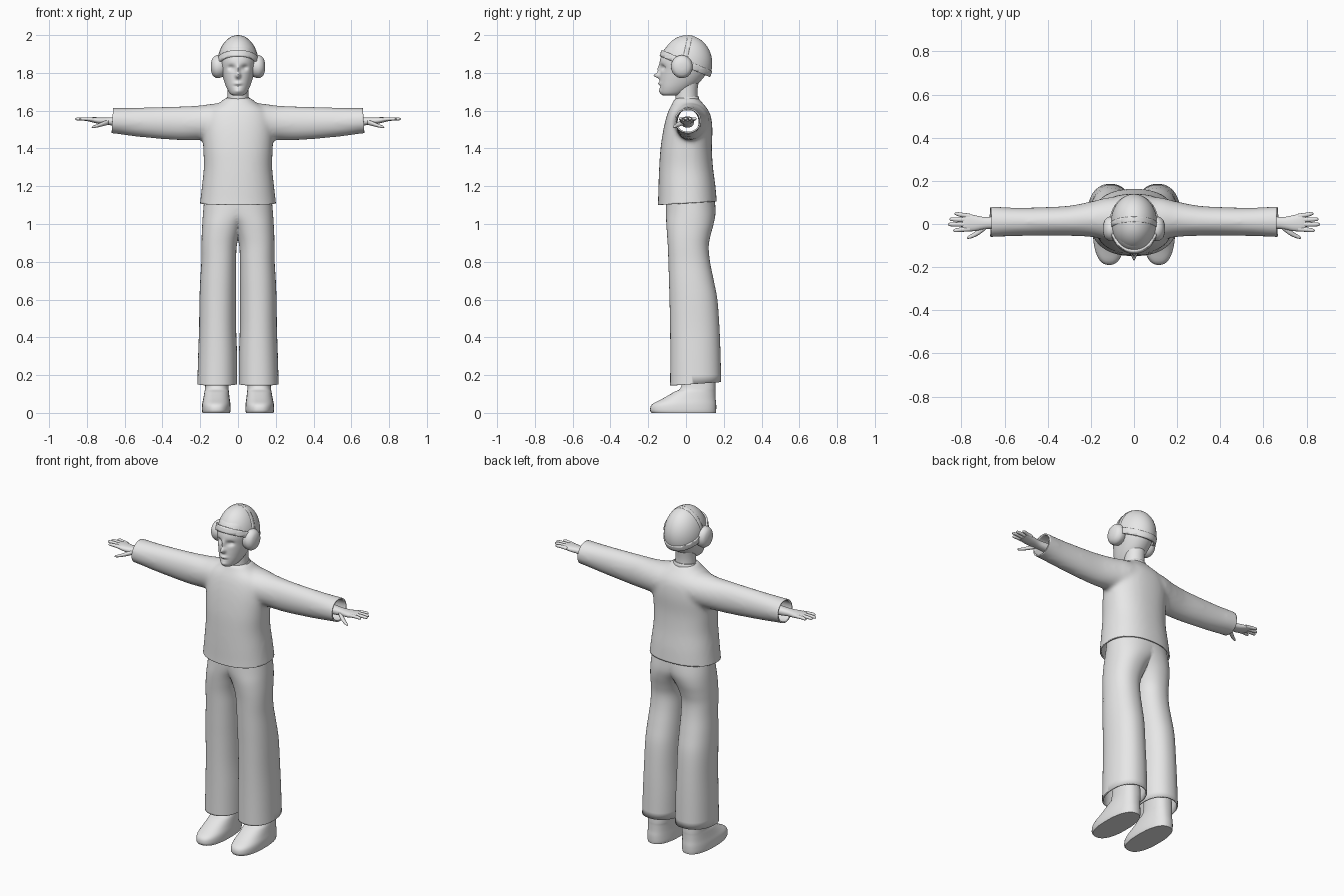
import bpy, bmesh, math
from mathutils import Vector

if "Cube" in bpy.data.objects:
    bpy.data.objects.remove(bpy.data.objects["Cube"])

grey = bpy.data.materials.new("plain_grey")
grey.diffuse_color = (0.8, 0.8, 0.8, 1)
grey.use_nodes = True
grey.node_tree.nodes["Principled BSDF"].inputs["Base Color"].default_value = grey.diffuse_color


def catmull(rows, sub):
    """Smoothly interpolate the rows of a loft."""
    out = []
    for i in range(len(rows) - 1):
        p0, p1, p2, p3 = (rows[max(0, min(len(rows) - 1, i + k))] for k in (-1, 0, 1, 2))
        for s in range(sub):
            t = s / sub
            out.append([0.5 * (2 * b + (c - a) * t + (2 * a - 5 * b + 4 * c - d) * t * t
                               + (3 * b - a - 3 * c + d) * t ** 3)
                        for a, b, c, d in zip(p0, p1, p2, p3)])
    return out + [list(rows[-1])]


def loft(bm, axis, rows, power=2.0, n=32, sub=4, mirror=1):
    """Rows: (position, centre a, centre b, radius a, radius b); axis z -> a,b = x,y; axis x -> a,b = y,z."""
    rings = []
    for t, ca, cb, ra, rb in catmull(rows, sub):
        ring = []
        for k in range(n):
            w = 2 * math.pi * k / n
            c, s = math.cos(w), math.sin(w)
            a = ca + max(ra, .001) * math.copysign(abs(c) ** (2 / power), c)
            b = cb + max(rb, .001) * math.copysign(abs(s) ** (2 / power), s)
            co = (a, b, t) if axis == "z" else (t, a, b)
            ring.append(bm.verts.new((co[0] * mirror, co[1], co[2])))
        rings.append(ring)
    for r0, r1 in zip(rings, rings[1:]):
        for k in range(n):
            bm.faces.new((r0[k], r0[(k + 1) % n], r1[(k + 1) % n], r1[k]))
    bm.faces.new(rings[0])
    bm.faces.new(rings[-1])
    bmesh.ops.recalc_face_normals(bm, faces=bm.faces)


def finish(name, bm, angle=40):
    me = bpy.data.meshes.new(name)
    bm.to_mesh(me)
    bm.free()
    ob = bpy.data.objects.new(name, me)
    bpy.context.collection.objects.link(ob)
    me.materials.append(grey)
    bpy.ops.object.select_all(action="DESELECT")
    ob.select_set(True)
    bpy.context.view_layer.objects.active = ob
    bpy.ops.object.shade_smooth_by_angle(angle=math.radians(angle))
    return ob


def cut(bm, co, no):
    """Remove everything on the side the normal points to."""
    bmesh.ops.bisect_plane(bm, geom=bm.verts[:] + bm.edges[:] + bm.faces[:], dist=1e-5,
                           plane_co=co, plane_no=no, clear_outer=True)


def fuse(bm, voxel, repeat):
    """Merge overlapping volumes into one softly blended skin."""
    me = bpy.data.meshes.new("tmp")
    bm.to_mesh(me)
    bm.free()
    ob = bpy.data.objects.new("tmp", me)
    bpy.context.collection.objects.link(ob)
    rm = ob.modifiers.new("remesh", "REMESH")
    rm.mode, rm.voxel_size = "VOXEL", voxel
    sm = ob.modifiers.new("smooth", "SMOOTH")
    sm.iterations, sm.factor = repeat, 0.5
    dg = bpy.context.evaluated_depsgraph_get()
    out = bmesh.new()
    out.from_mesh(ob.evaluated_get(dg).to_mesh())
    bpy.data.objects.remove(ob)
    return out


def thicken(ob, t):
    m = ob.modifiers.new("cloth_thickness", "SOLIDIFY")
    m.thickness, m.offset = t, -1


def fb(rows):
    """(z, x centre, front y, back y, x radius) -> loft rows."""
    return [(z, cx, (f + b) / 2, rx, (b - f) / 2) for z, cx, f, b, rx in rows]


# Shirt: torso and sleeves blended together, open at hem and cuffs
bm = bmesh.new()
loft(bm, "z", fb([(1.05, 0, -.152, .168, .208), (1.12, 0, -.148, .163, .2), (1.2, 0, -.146, .156, .191),
                  (1.3, 0, -.142, .143, .181), (1.4, 0, -.135, .137, .184), (1.5, 0, -.12, .14, .188),
                  (1.57, 0, -.103, .132, .178), (1.61, 0, -.088, .113, .15), (1.64, 0, -.072, .088, .1),
                  (1.668, 0, -.06, .065, .068)]), 2.3, 48)
arm = [(.1, .025, 1.542, .1, .098), (.2, .022, 1.536, .082, .092), (.3, .015, 1.533, .07, .09),
       (.42, .012, 1.535, .066, .084), (.55, .01, 1.54, .066, .076), (.66, .01, 1.547, .071, .068),
       (.72, .01, 1.548, .072, .067)]
loft(bm, "x", [(-r[0],) + r[1:] for r in reversed(arm)] + arm, 2, 32)
bm = fuse(bm, .011, 10)
cut(bm, (0, 0, 1.11), (0, .06, -1))
for s in (1, -1):
    cut(bm, (s * .665, 0, 1.55), (s, 0, .06))
thicken(finish("shirt", bm, 50), .008)

# Collar: ring round the neck
bm = bmesh.new()
loft(bm, "z", [(1.63, 0, .0, .07, .07), (1.655, 0, .002, .068, .068), (1.668, 0, .003, .061, .062)], 2, 40, 3)
for v in bm.verts:
    v.co.z += v.co.y * .15
finish("collar", bm)

# Trousers: one leg cut at the middle and mirrored, open at the bottom
bm = bmesh.new()
loft(bm, "z", fb([(.12, .11, -.084, .187, .106), (.3, .108, -.083, .183, .103), (.45, .108, -.084, .177, .098),
                  (.6, .107, -.087, .166, .097), (.7, .105, -.09, .147, .095), (.8, .102, -.093, .127, .092),
                  (.88, .1, -.096, .12, .093), (.94, .092, -.1, .13, .1), (1.0, .075, -.104, .146, .114),
                  (1.06, .04, -.106, .156, .145), (1.14, 0, -.106, .152, .178)]), 2.2, 48)
cut(bm, (0, 0, .15), (0, .07, -1))
cut(bm, (0, 0, 0), (-1, 0, 0))
bmesh.ops.delete(bm, geom=[f for f in bm.faces if f.normal.z > .9 and f.calc_center_median().z > 1.13],
                 context="FACES")
ob = finish("trousers", bm, 60)
mi = ob.modifiers.new("mirror", "MIRROR")
mi.merge_threshold = .001
thicken(ob, .008)

# Shoes with ankles hidden in the trousers
for s, side in ((1, "left"), (-1, "right")):
    bm = bmesh.new()
    loft(bm, "z", fb([(0, .115, -.182, .158, .073), (.015, .115, -.19, .16, .076), (.045, .115, -.18, .16, .075),
                      (.075, .114, -.125, .157, .07), (.11, .113, -.065, .156, .065),
                      (.14, .112, -.025, .156, .062), (.26, .112, -.02, .15, .058)]), 2.4, 40, 4, s)
    finish(side + "_shoe", bm, 50)

# Hands: palm, four fingers and thumb
for s, side in ((1, "left"), (-1, "right")):
    bm = bmesh.new()
    loft(bm, "x", [(.56, .008, 1.54, .034, .03), (.66, .006, 1.543, .028, .022), (.7, .004, 1.545, .029, .019),
                   (.74, .004, 1.548, .037, .017), (.775, .007, 1.552, .04, .013), (.795, .009, 1.553, .036, .009)],
         2.3, 20, 3, s)
    for y0, y1, tip in ((-.023, -.03, .838), (-.002, -.002, .862), (.019, .022, .855), (.037, .048, .832)):
        mid = (.77 + tip) / 2
        loft(bm, "x", [(.76, y0, 1.552, .011, .01), (mid, (y0 + y1) / 2, 1.556, .0105, .009),
                       (tip - .008, y1, 1.556, .008, .007), (tip, y1, 1.555, .002, .002)], 2, 12, 3, s)
    loft(bm, "x", [(.685, -.01, 1.54, .014, .014), (.715, -.033, 1.53, .015, .012),
                   (.745, -.052, 1.52, .011, .009), (.768, -.062, 1.514, .007, .006),
                   (.775, -.064, 1.512, .001, .001)], 2, 12, 3, s)
    finish(side + "_hand", bm, 60)

# Neck
bm = bmesh.new()
loft(bm, "z", fb([(1.6, 0, -.058, .07, .06), (1.68, 0, -.055, .06, .055), (1.74, 0, -.055, .065, .055),
                  (1.82, 0, -.05, .08, .06)]), 2, 32)
finish("neck", bm)

# Head: loft with modelled nose, eye sockets, lips and chin
bm = bmesh.new()
loft(bm, "z", fb([(1.679, 0, -.118, -.04, .022), (1.69, 0, -.132, -.01, .042), (1.72, 0, -.138, .035, .06),
                  (1.76, 0, -.138, .08, .075), (1.81, 0, -.136, .115, .088), (1.87, 0, -.137, .13, .096),
                  (1.93, 0, -.11, .115, .085), (1.97, 0, -.06, .07, .05)]), 2.1, 96, 8)
features = ((0, 1.786, .012, .014, -.034), (0, 1.82, .009, .022, -.014), (.036, 1.828, .017, .013, .017),
            (-.036, 1.828, .017, .013, .017), (0, 1.744, .02, .008, -.01), (0, 1.73, .02, .004, .004),
            (0, 1.703, .02, .012, -.008))
for v in bm.verts:
    if v.co.y < -.02:
        v.co.y += sum(d * math.exp(-((v.co.x - x) / wx) ** 2 - ((v.co.z - z) / wz) ** 2)
                      for x, z, wx, wz, d in features)
finish("head", bm, 70)


def dome(scale, offset=(0, 0, 0)):
    bm = bmesh.new()
    bmesh.ops.create_uvsphere(bm, u_segments=48, v_segments=32, radius=1)
    for v in bm.verts:
        v.co = Vector((v.co.x * .107, .005 + v.co.y * .134, v.co.z * .149)) * scale + Vector((0, 0, 1.85))
        v.co += Vector(offset)
    return bm


# Cap, rim band and headphone strap share the same dome shape
rim, tilt = Vector((0, 0, 1.835)), Vector((0, .42, 1)).normalized()
bm = dome(1)
cut(bm, rim, -tilt)
thicken(finish("cap", bm), .006)

bm = dome(1.07, (0, -.006, 0))
cut(bm, rim - tilt * .004, -tilt)
cut(bm, rim + tilt * .03, tilt)
thicken(finish("cap_rim", bm), .016)

strap_dir = Vector((0, 1, -.22)).normalized()
strap = Vector((0, -.015, 1.83))
bm = dome(1.02, (0, 0, -.002))
cut(bm, strap + strap_dir * .012, strap_dir)
cut(bm, strap - strap_dir * .012, -strap_dir)
cut(bm, strap, (0, 0, -1))
thicken(finish("headphone_strap", bm), .008)

# Rounded ear cups
for s, side in ((1, "left"), (-1, "right")):
    bm = bmesh.new()
    loft(bm, "x", [(.078, -.022, 1.833, .05, .052), (.095, -.022, 1.833, .056, .059),
                   (.115, -.022, 1.833, .056, .06), (.133, -.022, 1.833, .044, .047),
                   (.142, -.022, 1.833, .022, .024), (.144, -.022, 1.833, .002, .002)], 2, 32, 4, s)
    finish(side + "_ear_cup", bm, 60)
